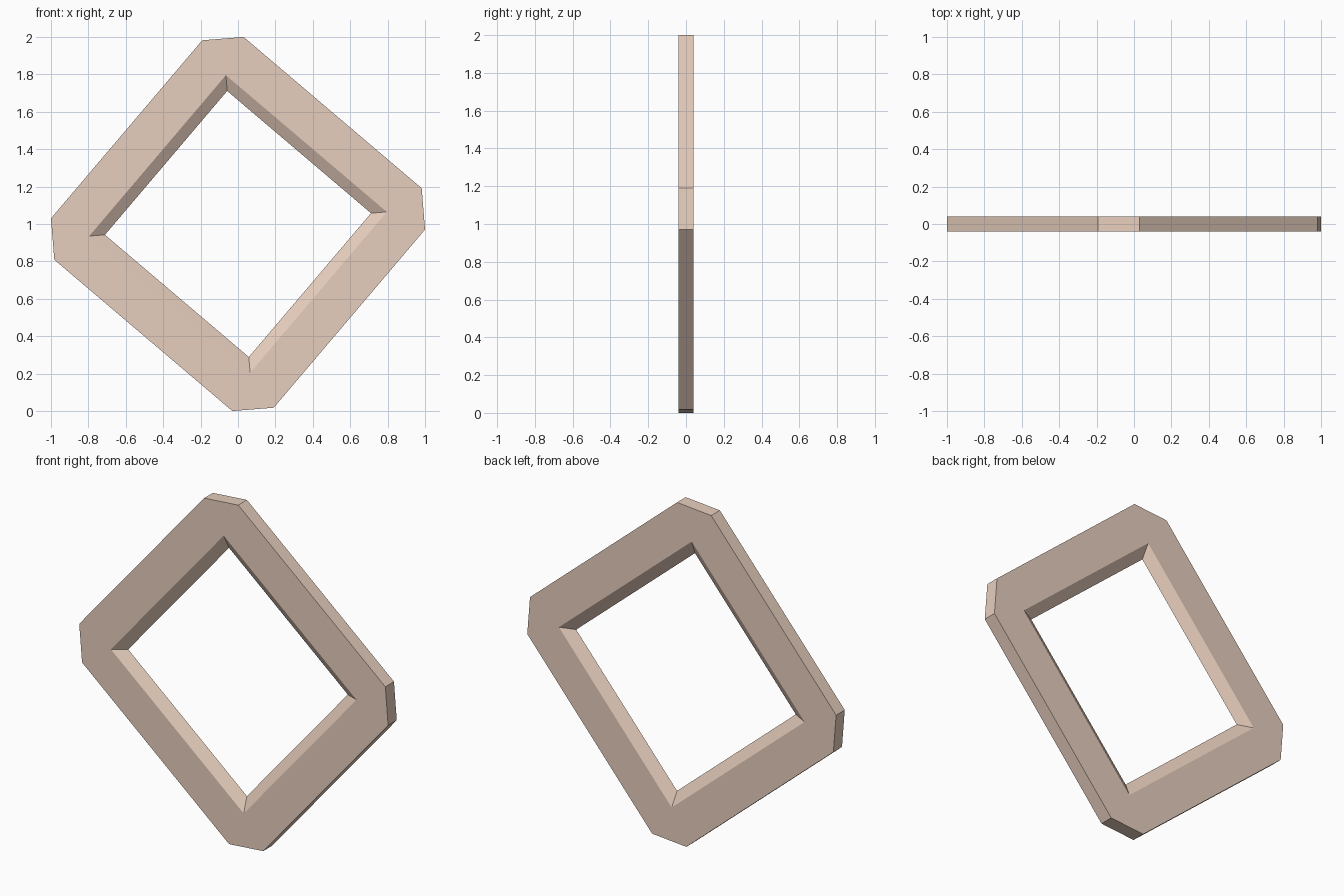
import bpy, bmesh
from math import sin, cos, radians

if "Cube" in bpy.data.objects:
    bpy.data.objects.remove(bpy.data.objects["Cube"])

TILT = 4.65      # rotation of the square frame's corners
CHAMFER = 6.37   # half-angle of each clipped outer corner
HALF = 0.04      # half thickness


def ring(bm, radius, y, half_angle):
    """Eight points around the frame; pairs share each square corner."""
    verts = []
    for k in range(4):
        for s in (-1, 1):
            a = radians(TILT + 90 * k + s * half_angle)
            verts.append(bm.verts.new((radius * cos(a), y, 1 + radius * sin(a))))
    return verts


# Closed cross-section: flat outer rim, flat faces, V-shaped inner ridge
bm = bmesh.new()
rings = [ring(bm, r, y, a) for r, y, a in (
    (1.0005, -HALF, CHAMFER), (1.0005, HALF, CHAMFER),
    (0.798, HALF, 0), (0.7135, 0, 0), (0.798, -HALF, 0))]
for i, a in enumerate(rings):
    b = rings[(i + 1) % len(rings)]
    for j in range(8):
        k = (j + 1) % 8
        bm.faces.new((a[j], a[k], b[k], b[j]))

# Collapse paired inner points into sharp square corners
bmesh.ops.remove_doubles(bm, verts=bm.verts[:], dist=1e-5)
bmesh.ops.recalc_face_normals(bm, faces=bm.faces[:])

mesh = bpy.data.meshes.new("square_frame")
bm.to_mesh(mesh)
bm.free()
frame = bpy.data.objects.new("square_frame", mesh)
bpy.context.collection.objects.link(frame)

# Pale tan finish
mat = bpy.data.materials.new("pale_tan")
mat.diffuse_color = (0.80, 0.62, 0.51, 1)
mat.use_nodes = True
mat.node_tree.nodes["Principled BSDF"].inputs["Base Color"].default_value = mat.diffuse_color
mesh.materials.append(mat)
